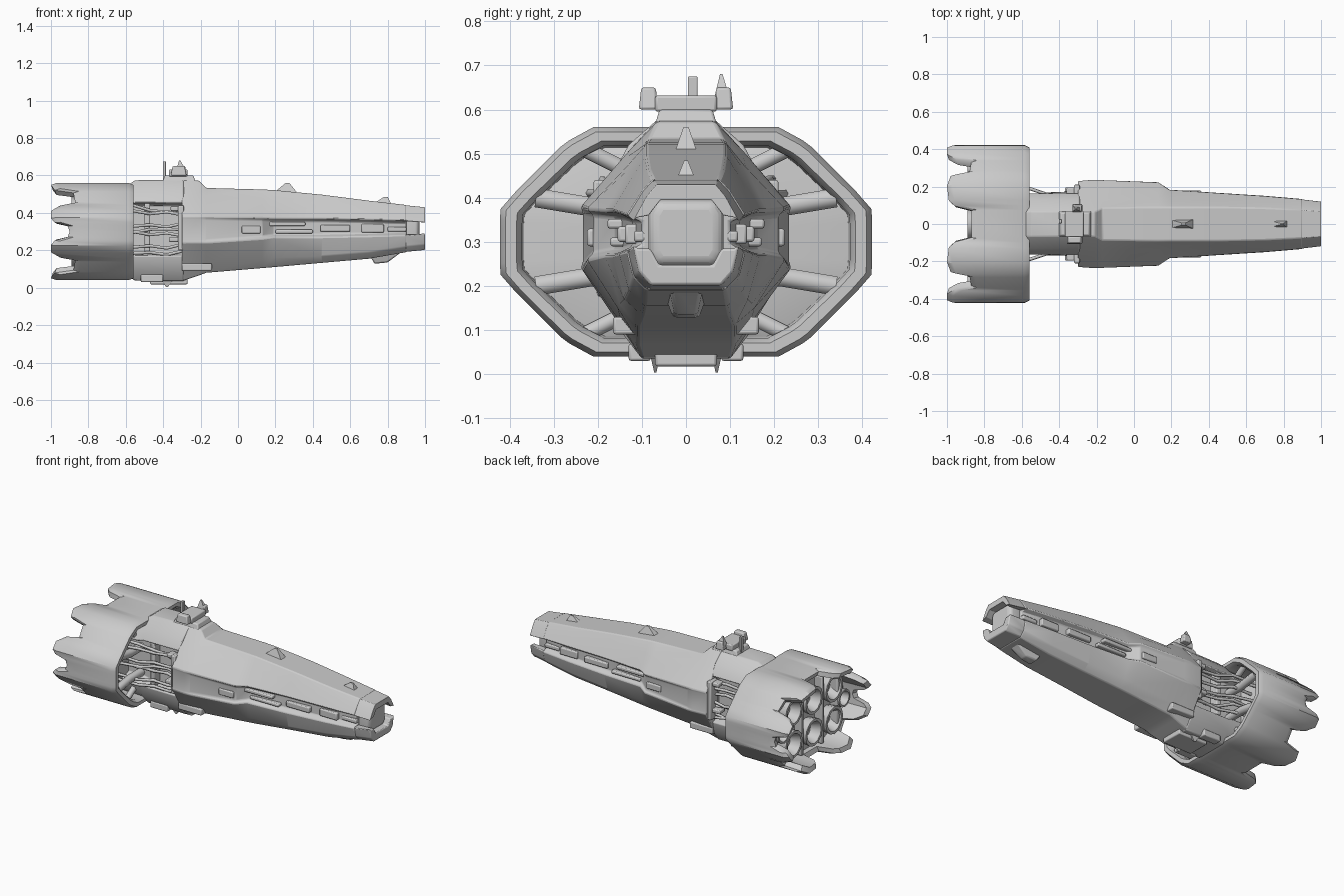
import bpy, bmesh, math, random
from mathutils import Vector

if "Cube" in bpy.data.objects:
    bpy.data.objects.remove(bpy.data.objects["Cube"])

random.seed(4)


def make(name, bm, bevel=0.0):
    bmesh.ops.recalc_face_normals(bm, faces=bm.faces)
    me = bpy.data.meshes.new(name)
    bm.to_mesh(me)
    bm.free()
    ob = bpy.data.objects.new(name, me)
    bpy.context.collection.objects.link(ob)
    if bevel:
        m = ob.modifiers.new("bevel", 'BEVEL')
        m.width, m.segments, m.limit_method = bevel, 2, 'ANGLE'
    return ob


def loft(name, rings, wrap=False, bevel=0.0):
    """Skin a list of equal-length point rings; wrap joins last ring to first."""
    bm = bmesh.new()
    vs = [[bm.verts.new(p) for p in r] for r in rings]
    n = len(rings[0])
    pairs = list(zip(vs, vs[1:])) + ([(vs[-1], vs[0])] if wrap else [])
    for a, b in pairs:
        for i in range(n):
            j = (i + 1) % n
            bm.faces.new((a[i], a[j], b[j], b[i]))
    if not wrap:
        bm.faces.new(vs[0])
        bm.faces.new(vs[-1])
    return make(name, bm, bevel)


def both(half, x):
    """Mirror a top-to-bottom half profile (y, z) into a full ring at x."""
    return [(x, y, z) for y, z in half] + [(x, -y, z) for y, z in reversed(half)]


def box(name, x0, x1, y0, y1, z0, z1, taper=1.0, bevel=0.006):
    cy, cx = (y0 + y1) / 2, (x0 + x1) / 2
    rings = []
    for z, t in ((z0, 1.0), (z1, taper)):
        rings.append([(cx + (x - cx) * t, cy + (y - cy) * t, z)
                      for x, y in ((x0, y0), (x1, y0), (x1, y1), (x0, y1))])
    return loft(name, rings, bevel=bevel)


def pipe(name, pts, r):
    cu = bpy.data.curves.new(name, 'CURVE')
    cu.dimensions = '3D'
    cu.bevel_depth, cu.bevel_resolution, cu.use_fill_caps = r, 1, True
    sp = cu.splines.new('POLY')
    sp.points.add(len(pts) - 1)
    for p, q in zip(sp.points, pts):
        p.co = (*q, 1)
    ob = bpy.data.objects.new(name, cu)
    bpy.context.collection.objects.link(ob)


# main hull: x, top z/width, shoulder z/width, side high/low/width, trench depth, lower z/width, bottom z/width
def hull_half(top, tw, uz, uw, hi, lo, sw, d, lz, lw, bot, bw):
    return [(tw, top), (uw, uz), (sw, hi), (sw - d, hi - .015),
            (sw - d, lo + .015), (sw, lo), (lw, lz), (bw, bot)]


hull = [
    (-.30, .577, .065, .50, .135, .38, .24, .23, .002, .11, .15, .035, .10),
    (-.21, .573, .065, .50, .135, .38, .24, .238, .004, .12, .15, .065, .11),
    (-.17, .533, .085, .495, .13, .38, .24, .236, .006, .13, .15, .08, .11),
    (.13, .525, .09, .47, .135, .375, .26, .225, .015, .15, .155, .105, .11),
    (.19, .522, .09, .465, .13, .37, .27, .185, .025, .16, .15, .11, .11),
    (.45, .497, .09, .45, .12, .37, .27, .168, .03, .17, .14, .133, .10),
    (.70, .465, .085, .43, .11, .365, .275, .152, .03, .19, .13, .155, .095),
    (.90, .442, .075, .415, .10, .36, .28, .135, .035, .22, .12, .19, .09)]
loft("hull", [both(hull_half(*s[1:]), s[0]) for s in hull], bevel=.006)

# nose: upper and lower jaws around a recessed core
for name, outer, inner in (
        ("upper_jaw", [(.134, .36), (.10, .415), (.075, .442)], [(.125, .355), (.095, .36), (.065, .395)]),
        ("lower_jaw", [(.134, .28), (.12, .22), (.09, .19)], [(.12, .285), (.09, .285), (.068, .248)])):
    rings = []
    for x, s, dz in ((.88, 1, 0), (1.0, .89, .012)):
        sg = -1 if name == "upper_jaw" else 1
        o = [(y * s, z + sg * dz) for y, z in outer]
        i = [(y * s, z) for y, z in inner]
        half = list(reversed(o)) + i
        pts = [(x, y, z) for y, z in half]
        rings.append(pts + [(x, -y, z) for y, z in reversed(half)])
    loft(name, rings, bevel=.006)
loft("nose_core", [both([(.07 * s, .32 + .075 * s), (.085 * s, .32 + .05 * s),
                        (.085 * s, .32 - .05 * s), (.07 * s, .32 - .075 * s)], x)
                   for x, s in ((.86, 1), (.955, 1), (.97, .8))], bevel=.008)

# waist: roof and keel plates joined by a narrow spine
waist = [(.065, .577), (.13, .52), (.165, .455), (.10, .44),
         (.10, .19), (.165, .17), (.15, .10), (.10, .035)]
loft("waist", [both([(y, .3 + (z - .3) * s) for y, z in waist], x)
               for x, s in ((-.29, 1), (-.55, .99), (-.58, .92), (-.80, .9))], bevel=.006)

# engine shell: quarter outline (y, z, rear x) mirrored round, fingers at every corner
quarter = [(0, .56, -.87), (.075, .56, -.87), (.10, .56, -.96), (.13, .56, -.99), (.21, .56, -1),
           (.265, .53, -.98), (.285, .515, -.88), (.34, .46, -.87), (.355, .445, -.95),
           (.385, .415, -1), (.42, .375, -1), (.422, .35, -.98), (.422, .33, -.91), (.422, .30, -.90)]
side = quarter + [(y, .6 - z, x) for y, z, x in reversed(quarter[:-1])]
loop = side + [(-y, z, x) for y, z, x in reversed(side[1:-1])]


def shell_ring(s, t, x=None, dx=0):
    return [(bx + dx if x is None else x, y * s, .3 + (z - .3) * t) for y, z, bx in loop]


loft("engine_shell", [shell_ring(.97, .96, -.56), shell_ring(1, 1, -.585), shell_ring(1, 1, dx=.03),
                      shell_ring(.97, .96), shell_ring(.89, .85, dx=.01), shell_ring(.87, .82, -.75),
                      shell_ring(.88, .84, -.58), shell_ring(.91, .88, -.56)], wrap=True)
loft("engine_bulkhead", [shell_ring(.5, .7, -.69), shell_ring(.89, .86, -.72), shell_ring(.89, .86, -.83)])

# exhaust nozzles and ribs in the open rear
def nozzle(y, z, r):
    rings = []
    for x, k in ((-.82, .9), (-.89, 1), (-.89, .8), (-.83, .55)):
        rings.append([(x, y + r * k * math.cos(a * math.pi / 6), z + r * k * math.sin(a * math.pi / 6))
                      for a in range(12)])
    loft("nozzle", rings)


for y in (-.2, 0, .2):
    for z in (.20, .40):
        nozzle(y, z, .085)
for sy in (-1, 1):
    nozzle(sy * .30, .30, .055)
    for y in (.10, .255):
        box("rear_rib", -.88, -.80, sy * y - .012, sy * y + .012, .09 if y < .2 else .15, .51 if y < .2 else .45)

for s in (-1, 1):
    # gussets tying the engine shell to the spine
    for z0, z1 in ((.40, .38), (.20, .22)):
        pipe("gusset", [(-.60, s * .34, z0), (-.60, s * .22, z1), (-.60, s * .10, z1)], .025)
    for z0, z1 in ((.52, .46), (.08, .14)):
        pipe("corner_strut", [(-.61, s * .25, z0), (-.62, s * .13, z1)], .02)
    # pipework in the waist opening
    for i in range(7):
        z = .20 + i * .037
        j = [random.uniform(-.03, .03) for _ in range(3)]
        pipe("waist_pipe", [(-.70, s * (.20 + j[2]), z + j[0]), (-.56, s * .19, z + j[0]),
                            (-.47, s * .16, z + j[1] / 2), (-.38, s * (.15 + j[2] / 2), z + j[1]),
                            (-.28, s * .17, z)], .009)
    # bracket frame ahead of the opening
    def sbox(name, x0, x1, a, b, z0, z1):
        box(name, x0, x1, min(s * a, s * b), max(s * a, s * b), z0, z1)
    sbox("bracket_post", -.32, -.29, .14, .21, .20, .44)
    sbox("bracket_top", -.36, -.29, .14, .195, .41, .435)
    sbox("bracket_bottom", -.37, -.29, .14, .195, .245, .27)
    sbox("waist_rib", -.50, -.47, .09, .155, .18, .45)
    # machinery in the hull side trench
    for x0, x1, w, z0, z1 in ((.15, .36, .178, .33, .352), (.20, .40, .172, .29, .31),
                              (.44, .60, .155, .30, .335), (.66, .78, .138, .295, .34),
                              (.02, .12, .224, .29, .33), (.80, .90, .118, .30, .325)):
        sbox("trench_unit", x0, x1, .09, w, z0, z1)
    # keel spikes and keel plates
    loft("keel_spike", [[(-.42, s * .055, .06), (-.33, s * .055, .06), (-.33, s * .085, .06), (-.42, s * .085, .06)],
                        [(-.385, s * .067, .004), (-.375, s * .067, .004), (-.375, s * .072, .004), (-.385, s * .072, .004)]])
    sbox("keel_plate", -.52, -.40, .08, .13, .03, .07)
    sbox("lower_plate", -.30, -.14, .10, .165, .09, .13)

# keel block under the waist
box("keel_block", -.47, -.27, -.07, .07, .018, .08)

# bridge tower with side pods and masts
box("bridge_base", -.41, -.22, -.075, .075, .55, .60, taper=.8)
box("bridge_deck", -.37, -.27, -.07, .07, .595, .632)
for s in (-1, 1):
    y = s * .085
    box("bridge_pod", -.36 if s < 0 else -.33, -.275, y - .022, y + .022, .60, .65, taper=.75)
loft("pod_fin", [[(-.33, .065, .63), (-.28, .065, .63), (-.28, .098, .63), (-.33, .098, .63)],
                 [(-.315, .077, .68), (-.308, .077, .68), (-.308, .083, .68), (-.315, .083, .68)]])
box("mast", -.402, -.385, .004, .026, .57, .675, bevel=.003)

# dorsal fins and chin pod
for x0, xp, x1, w, z0, z1 in ((.17, .265, .33, .03, .49, .56), (.72, .79, .82, .02, .445, .485)):
    loft("dorsal_fin", [[(x0, -w, z0), (x1, -w, z0), (x1, w, z0), (x0, w, z0)],
                        [(xp - .01, -w * .2, z1), (xp + .01, -w * .2, z1), (xp + .01, w * .2, z1), (xp - .01, w * .2, z1)]])
loft("chin_pod", [[(.70, -.05, .18), (.90, -.04, .21), (.90, .04, .21), (.70, .05, .18)],
                  [(.73, -.03, .128), (.80, -.025, .135), (.80, .025, .135), (.73, .03, .128)]], bevel=.008)

# smooth shading with sharp edges kept
bpy.ops.object.select_all(action='DESELECT')
for ob in bpy.context.scene.objects:
    if ob.type == 'MESH':
        ob.select_set(True)
        bpy.context.view_layer.objects.active = ob
bpy.ops.object.shade_smooth_by_angle(angle=math.radians(35))
